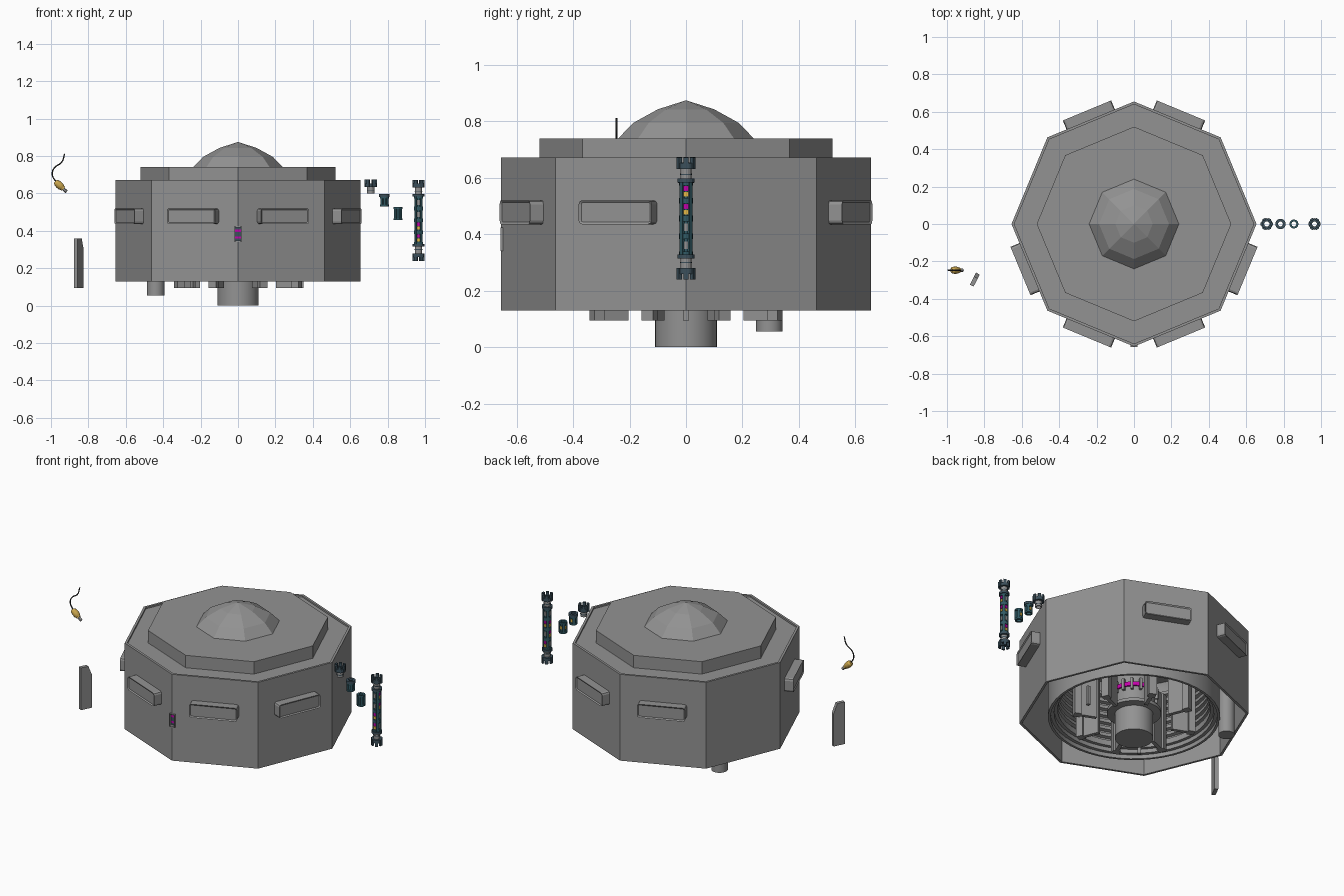
import bpy, bmesh, math
from mathutils import Matrix, Vector

if "Cube" in bpy.data.objects:
    bpy.data.objects.remove(bpy.data.objects["Cube"])


def mat(name, r, g, b):
    m = bpy.data.materials.new(name)
    m.diffuse_color = (r, g, b, 1)
    m.use_nodes = True
    m.node_tree.nodes["Principled BSDF"].inputs["Base Color"].default_value = m.diffuse_color
    return m


GREY = mat("mid_grey", 0.29, 0.29, 0.29)
SLATE = mat("dark_slate", 0.045, 0.08, 0.105)
TEAL = mat("dark_teal", 0.03, 0.10, 0.125)
MAGENTA = mat("magenta", 0.55, 0.0, 0.40)
YELLOW = mat("yellow", 0.78, 0.48, 0.06)
BRASS = mat("brass", 0.62, 0.40, 0.08)
BLACK = mat("black_rubber", 0.03, 0.03, 0.03)


def finish(name, bm, material):
    bmesh.ops.recalc_face_normals(bm, faces=bm.faces)
    me = bpy.data.meshes.new(name)
    bm.to_mesh(me)
    bm.free()
    me.materials.append(material)
    ob = bpy.data.objects.new(name, me)
    bpy.context.collection.objects.link(ob)
    return ob


def lathe(name, prof, n, material, loc=(0, 0, 0), closed=False, rot=None):
    """Spin (radius, height) points; closed joins last to first for tubes."""
    bm = bmesh.new()
    rings = []
    for r, z in prof:
        angles = [2 * math.pi * i / n for i in range(n)]
        rings.append([bm.verts.new((r * math.cos(a), r * math.sin(a), z)) for a in angles])
    pairs = list(zip(rings, rings[1:])) + ([(rings[-1], rings[0])] if closed else [])
    for p, q in pairs:
        for i in range(n):
            j = (i + 1) % n
            bm.faces.new((p[i], p[j], q[j], q[i]))
    bmesh.ops.remove_doubles(bm, verts=bm.verts, dist=1e-5)
    bm.transform(Matrix.Translation(loc) @ (rot or Matrix()))
    return finish(name, bm, material)


def box(name, size, material, m, bevel=0.0, inset=False):
    bm = bmesh.new()
    bmesh.ops.create_cube(bm, size=1, matrix=Matrix.Diagonal((*size, 1)))
    if bevel:
        es = [e for e in bm.edges if abs((e.verts[0].co - e.verts[1].co).normalized().x) > 0.9]
        bmesh.ops.bevel(bm, geom=es, offset=bevel, segments=2, affect='EDGES', profile=0.5)
    if inset:  # recessed outer (+x) face with a rim
        f = max(bm.faces, key=lambda f: f.calc_center_median().x)
        bmesh.ops.inset_region(bm, faces=[f], thickness=0.008, depth=0)
        bmesh.ops.translate(bm, verts=f.verts, vec=(-0.006, 0, 0))
    bm.transform(m)
    return finish(name, bm, material)


def polar(deg, r, z, c=(0, 0)):
    return Matrix.Translation((c[0], c[1], 0)) @ Matrix.Rotation(math.radians(deg), 4, 'Z') @ Matrix.Translation((r, 0, z))


# octagonal hull, hollow from below, with stepped roof
hull = lathe("hull", [(0, .62), (.64, .62), (.64, .13), (.655, .13), (.655, .672), (.64, .672), (.64, .662),
                      (.52, .662), (.52, .74), (0, .74)], 8, GREY)
lathe("roof_dome", [(.24, .74), (.187, .795), (.10, .843), (0, .875)], 8, GREY)

# slot through the front corner, striped part just behind it
cutter = box("slot_cutter", (.10, .034, .072), GREY, polar(-90, .65, .383))
cutter.hide_render = True
cutter.hide_set(True)
cut = hull.modifiers.new("slot", 'BOOLEAN')
cut.operation, cut.object, cut.solver = 'DIFFERENCE', cutter, 'EXACT'
for s in (-1, 1):
    box(f"slot_side_{s}", (.010, .004, .08), GREY, polar(-90, .653, .383) @ Matrix.Translation((0, s * .018, 0)))
    box(f"slot_end_{s}", (.010, .036, .005), GREY, polar(-90, .653, .383 + s * .039))
for i in range(6):
    box(f"slot_stripe_{i}", (.02, .034, .012), MAGENTA if i in (1, 4) else SLATE, polar(-90, .63, .383 + (i - 2.5) * .012))

# free-standing ring wall with stepped mouth and ribbed inside
prof = [(.49, .62), (.49, .14), (.475, .14), (.475, .165), (.455, .165), (.455, .19), (.435, .19), (.435, .20)]
for i in range(8):
    z = .20 + i * .045
    prof += [(.435, z + .005), (.435, z + .025), (.455, z + .025), (.455, z + .045)]
prof += [(.435, .60), (0, .60)]
lathe("ribbed_chamber", prof, 48, GREY)

# central column and its glowing ring
lathe("central_column", [(0, 0), (.11, 0), (.11, .155), (.155, .16), (.155, .18), (.12, .19),
                         (.12, .40), (.07, .43), (.07, .60)], 32, GREY)
lathe("glow_ring", [(.118, .275), (.130, .275), (.130, .30), (.118, .30)], 32, MAGENTA, closed=True)
for i in range(16):
    box(f"glow_divider_{i}", (.024, .014, .07), GREY, polar(22.5 * i, .126, .288))

# radial fins around the column
for i in range(8):
    box(f"radial_fin_{i}", (.13, .022, .36), GREY, polar(22.5 + 45 * i, .29, .275))
    box(f"fin_foot_{i}", (.04, .045, .36), GREY, polar(22.5 + 45 * i, .34, .275))
for a in (0, 225):
    box(f"small_peg_{a}", (.02, .02, .12), GREY, polar(a, .34, .155))

# drum hanging in the gap at the back left
lathe("underside_drum", [(0, .055), (.047, .055), (.047, .61)], 24, GREY, (-.44, .295, 0))

# side panels on six of the eight faces
for a in (67.5, 112.5, 202.5, 247.5, 292.5, 337.5):
    box(f"side_panel_{a}", (.06, .28, .085), GREY, polar(a, .627, .478), .014, True)

# loose door slab with a clipped upper corner
bm = bmesh.new()
d, nrm = Vector((.45, .89, 0)), Vector((.89, -.45, 0))
pts = [(-.036, .095), (.036, .095), (.036, .30), (.012, .36), (-.036, .36)]
sides = []
for s in (-1, 1):
    sides.append([bm.verts.new(Vector((-.851, -.297, z)) + d * u + nrm * s * .011) for u, z in pts])
bm.faces.new(sides[0])
bm.faces.new(sides[1])
for i in range(5):
    j = (i + 1) % 5
    bm.faces.new((sides[0][i], sides[0][j], sides[1][j], sides[1][i]))
finish("door_slab", bm, GREY)

# cable with brass plug
cu = bpy.data.curves.new("cable", 'CURVE')
cu.dimensions = '3D'
cu.bevel_depth = .0035
cu.bevel_resolution = 2
cu.resolution_u = 6
sp = cu.splines.new('BEZIER')
path = [(-.927, .812), (-.942, .768), (-.983, .735), (-.993, .70), (-.972, .66)]
sp.bezier_points.add(len(path) - 1)
for p, (x, z) in zip(sp.bezier_points, path):
    p.co = (x, -.247, z)
    p.handle_left_type = p.handle_right_type = 'AUTO'
cu.materials.append(BLACK)
bpy.context.collection.objects.link(bpy.data.objects.new("cable", cu))
axis = Vector((.06, 0, -.055)).to_track_quat('Z', 'Y').to_matrix().to_4x4()
start = (-.978, -.247, .665)
lathe("plug_bulb", [(0, 0), (.010, .002), (.018, .012), (.020, .03), (.018, .046), (.012, .056), (0, .056)], 16, BRASS, start, rot=axis)
lathe("plug_collar", [(0, .05), (.014, .05), (.014, .06), (0, .06)], 12, BRASS, start, rot=axis)
lathe("plug_tip", [(0, .058), (.009, .058), (.009, .084), (0, .084)], 12, GREY, start, rot=axis)


# rod kit parts: hollow tubes, clawed caps and framed sections
def tube(name, x, r, r_in, z0, z1, material, n=16):
    return lathe(name, [(r_in, z0), (r, z0), (r, z1), (r_in, z1)], n, material, (x, 0, 0), closed=True)


def claw_cap(name, x, z, up):
    lo, hi = sorted((z, z + up * .020))
    tube(name + "_base", x, .031, .014, lo, hi, SLATE)
    for i in range(6):
        box(f"{name}_claw_{i}", (.012, .017, .04), SLATE, polar(60 * i, .027, z + up * .02, (x, 0)))
    lo, hi = sorted((z, z - up * .035))
    tube(name + "_neck", x, .019, .014, lo, hi, GREY)
    tube(name + "_neck_ring", x, .021, .014, z - up * .02 - .002, z - up * .02 + .002, SLATE)


def framed(name, x, z0, z1, r):
    tube(name + "_core", x, r - .007, .013, z0, z1, TEAL)
    for i in range(4):
        box(f"{name}_strut_{i}", (.009, .015, z1 - z0), TEAL, polar(45 + 90 * i, r - .005, (z0 + z1) / 2, (x, 0)))
    for z in (z0, z1 - .010):
        tube(f"{name}_ring_{z:.2f}", x, r, .013, z, z + .010, TEAL)


X = .965
claw_cap("rod_top_cap", X, .632, 1)
claw_cap("rod_bottom_cap", X, .28, -1)
tube("rod_top_collar", X, .031, .014, .583, .597, SLATE)
tube("rod_bottom_collar", X, .031, .014, .315, .329, SLATE)
for k in range(4):
    z = .329 + k * .0635
    framed(f"rod_section_{k}", X, z, z + .0635, .025)
# coloured cells, two pairs on each side of the rod; grey cells elsewhere
coloured = {0: (2, 3), 1: (0, 2), 2: (1, 2), 3: (0, 1)}
for side, rows in coloured.items():
    for k in range(4):
        z = .361 + k * .0635
        at = lambda h: polar(90 * side, .0185, z + h, (X, 0))
        if k in rows:
            box(f"cell_magenta_{k}_{side}", (.006, .016, .018), MAGENTA, at(.011))
            box(f"cell_yellow_{k}_{side}", (.006, .016, .016), YELLOW, at(-.010))
        else:
            box(f"cell_grey_{k}_{side}", (.005, .014, .026), GREY, at(0))

# loose copies of the rod parts
claw_cap("loose_cap", .71, .634, 1)
tube("loose_collar", .783, .028, .013, .582, .598, SLATE)
framed("loose_socket", .783, .53, .582, .023)
framed("loose_section", .855, .457, .527, .024)
for a in (90, 180):
    box(f"loose_cell_{a}", (.006, .012, .018), YELLOW, polar(a, .017, .492, (.855, 0)))
box("loose_socket_cell", (.006, .012, .018), YELLOW, polar(90, .016, .556, (.783, 0)))

# smooth shading on the round parts, sharp edges kept
bpy.ops.object.select_all(action='DESELECT')
for ob in bpy.data.objects:
    if ob.type == 'MESH' and ob.name.startswith(("central", "ribbed", "underside", "plug", "glow_ring")):
        ob.select_set(True)
        bpy.context.view_layer.objects.active = ob
bpy.ops.object.shade_smooth_by_angle(angle=math.radians(30))
